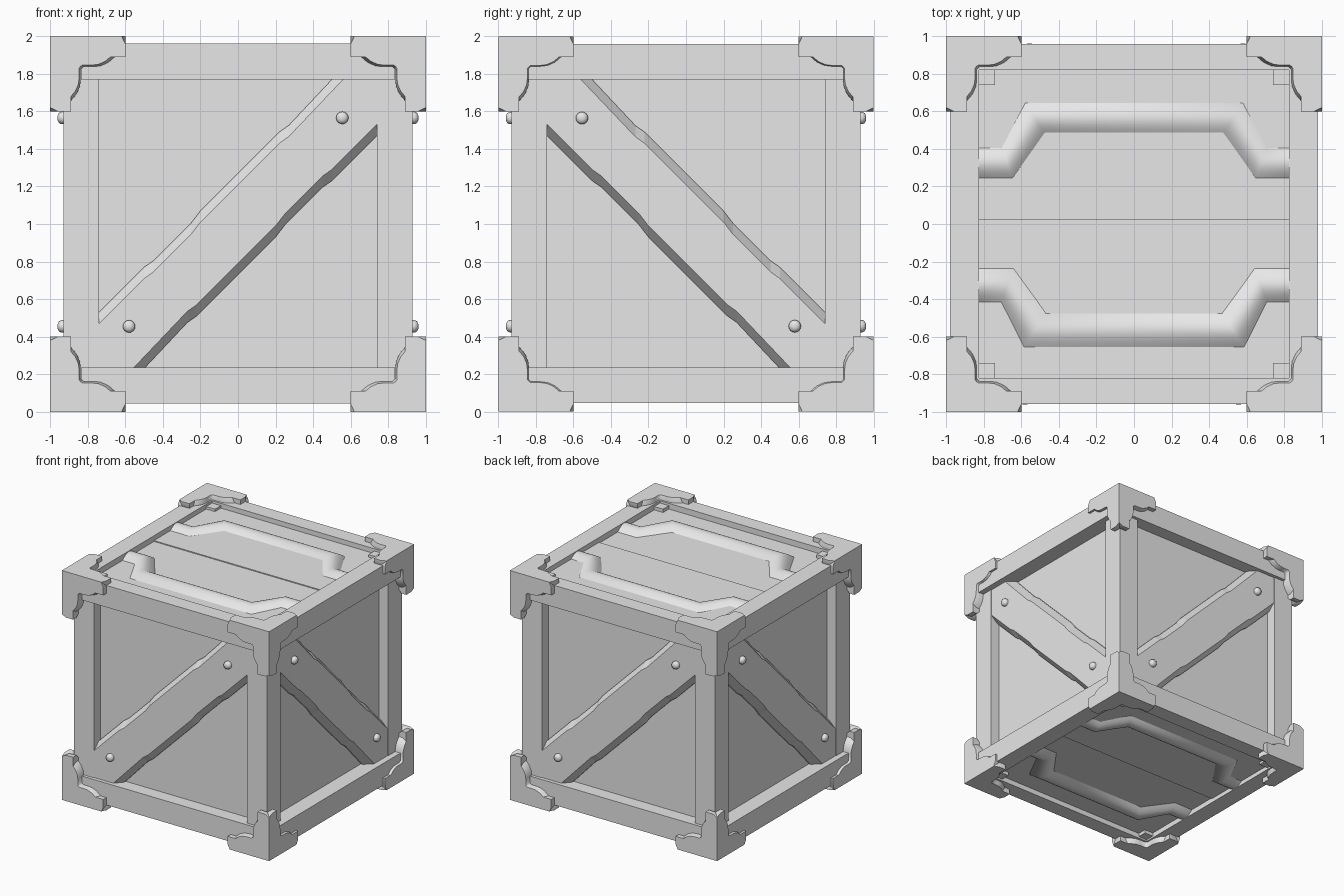
import bpy, bmesh
from math import pi, sin, cos, radians
from mathutils import Matrix, Vector

if "Cube" in bpy.data.objects:
    bpy.data.objects.remove(bpy.data.objects["Cube"])

grey = bpy.data.materials.new("plain_grey")
grey.diffuse_color = (0.8, 0.8, 0.8, 1)
grey.use_nodes = True
grey.node_tree.nodes["Principled BSDF"].inputs["Base Color"].default_value = grey.diffuse_color


def loft(bm, rings, caps=True, closed=True):
    """Skin a list of point rings."""
    vs = [[bm.verts.new(p) for p in r] for r in rings]
    n = len(vs[0])
    for a, b in zip(vs, vs[1:]):
        for i in range(n if closed else n - 1):
            j = (i + 1) % n
            bm.faces.new((a[i], a[j], b[j], b[i]))
    if caps:
        bm.faces.new(vs[0])
        bm.faces.new(vs[-1])


def finish(name, bm, smooth=None):
    bmesh.ops.recalc_face_normals(bm, faces=bm.faces)
    me = bpy.data.meshes.new(name)
    bm.to_mesh(me)
    bm.free()
    me.materials.append(grey)
    if smooth:
        me.shade_smooth()
        me.set_sharp_from_angle(angle=radians(smooth))
    ob = bpy.data.objects.new(name, me)
    bpy.context.collection.objects.link(ob)
    return ob


def box(name, lo, hi):
    bm = bmesh.new()
    bmesh.ops.create_cube(bm, size=1)
    lo, hi = Vector(lo), Vector(hi)
    for v in bm.verts:
        v.co = Vector([(a + b) / 2 + c * (b - a) for a, b, c in zip(lo, hi, v.co)])
    return finish(name, bm)


# Inner body: side panels, plus two planks on top and bottom
box("side_panels", (-0.84, -0.84, 0.1), (0.84, 0.84, 1.9))
for top in (0, 1):
    for name, y0, y1, h in (("front", -0.83, 0.02, 0.91), ("back", 0.02, 0.83, 0.918)):
        z = sorted((1 + (h if top else -h), 1 + (0.88 if top else -0.88)))
        box(f"{name}_plank_{'top' if top else 'bottom'}", (-0.83, y0, z[0]), (0.83, y1, z[1]))

# Corner posts
for sx in (-1, 1):
    for sy in (-1, 1):
        x, y = sorted((0.74 * sx, 0.93 * sx)), sorted((0.74 * sy, 0.93 * sy))
        box("corner_post", (x[0], y[0], 0.06), (x[1], y[1], 1.94))

# Horizontal beams around the top and bottom
for z0, z1 in ((0.045, 0.235), (1.77, 1.96)):
    for s in (-1, 1):
        y = sorted((0.82 * s, 0.957 * s))
        box("cross_beam", (-0.835, y[0], z0), (0.835, y[1], z1))
        x = sorted((0.825 * s, 0.98 * s))
        box("side_beam", (x[0], -0.84, z0), (x[1], 0.84, z1))


# Diagonal braces with worn edges and bolts on the four sides
def brace_ring(d, depth):
    wear = [(-0.5, 0), (-0.45, 0.015), (-0.25, 0.015), (-0.2, 0), (0.22, 0), (0.27, 0.015)]
    half = [(-0.745, -0.77), (-0.745, -0.745 + d)]
    half += [(u, u + d - k) for u, k in wear] + [(0.77 - d, 0.77)]
    pts = half + [(-u, -w) for u, w in half]
    return [(u, -depth, 1 + w) for u, w in pts]


for k, side in enumerate(("front", "right", "back", "left")):
    turn = Matrix.Rotation(k * pi / 2, 4, 'Z') @ Matrix.Scale(-1 if k % 2 else 1, 4, (1, 0, 0))
    bm = bmesh.new()
    loft(bm, [brace_ring(0.27, 0.83), brace_ring(0.27, 0.86), brace_ring(0.21, 0.925)])
    bm.transform(turn)
    finish(f"{side}_brace", bm)
    for u, z in ((0.555, 1.565), (-0.58, 0.455)):
        bm = bmesh.new()
        loft(bm, [[(u + r * cos(a * pi / 8), -d, z + r * sin(a * pi / 8)) for a in range(16)]
                  for r, d in ((0.033, 0.915), (0.033, 0.94), (0.027, 0.953), (0.012, 0.96))])
        bm.transform(turn)
        finish(f"{side}_bolt", bm, 50)

# Rounded raised ridges on the top and bottom
outer = [(-0.84, 0.42), (-0.71, 0.42), (-0.59, 0.66), (0.59, 0.66), (0.71, 0.42), (0.84, 0.42)]
inner = [(-0.84, 0.23), (-0.64, 0.23), (-0.465, 0.47), (0.465, 0.47), (0.64, 0.23), (0.84, 0.23)]
for sz in (-1, 1):
    for sy in (-1, 1):
        bm = bmesh.new()
        rings = []
        for o, i in zip(outer, inner):
            ring = []
            for n in range(11):
                t = n / 10
                h = 0.905 + 0.05 * sin(pi * t)
                ring.append((o[0] + (i[0] - o[0]) * t, sy * (o[1] + (i[1] - o[1]) * t), 1 + sz * h))
            rings.append(ring)
        loft(bm, rings)
        finish("raised_ridge", bm, 40)

# Corner brackets: three L-shaped leaf plates meeting at each corner
arm = [(0.4, 0), (0.4, 0.045), (0.375, 0.07), (0.345, 0.11), (0.31, 0.14), (0.27, 0.158), (0.23, 0.163), (0.178, 0.163)]
leaf = [(0, 0)] + arm + [(0.17, 0.17)] + [(v, u) for u, v in reversed(arm)]
for sx in (-1, 1):
    for sy in (-1, 1):
        for sz in (-1, 1):
            bm = bmesh.new()
            for axis in range(3):
                rings = []
                for w, s in ((0, 0.95), (0.04, 1), (0.11, 1)):
                    ring = []
                    for u, v in leaf:
                        p = [0, 0, 0]
                        p[axis], p[axis - 1], p[axis - 2] = w, u * s, v * s
                        ring.append((sx * (1 - p[0]), sy * (1 - p[1]), 1 + sz * (1 - p[2])))
                    rings.append(ring)
                loft(bm, rings)
            finish("corner_bracket", bm, 45)
